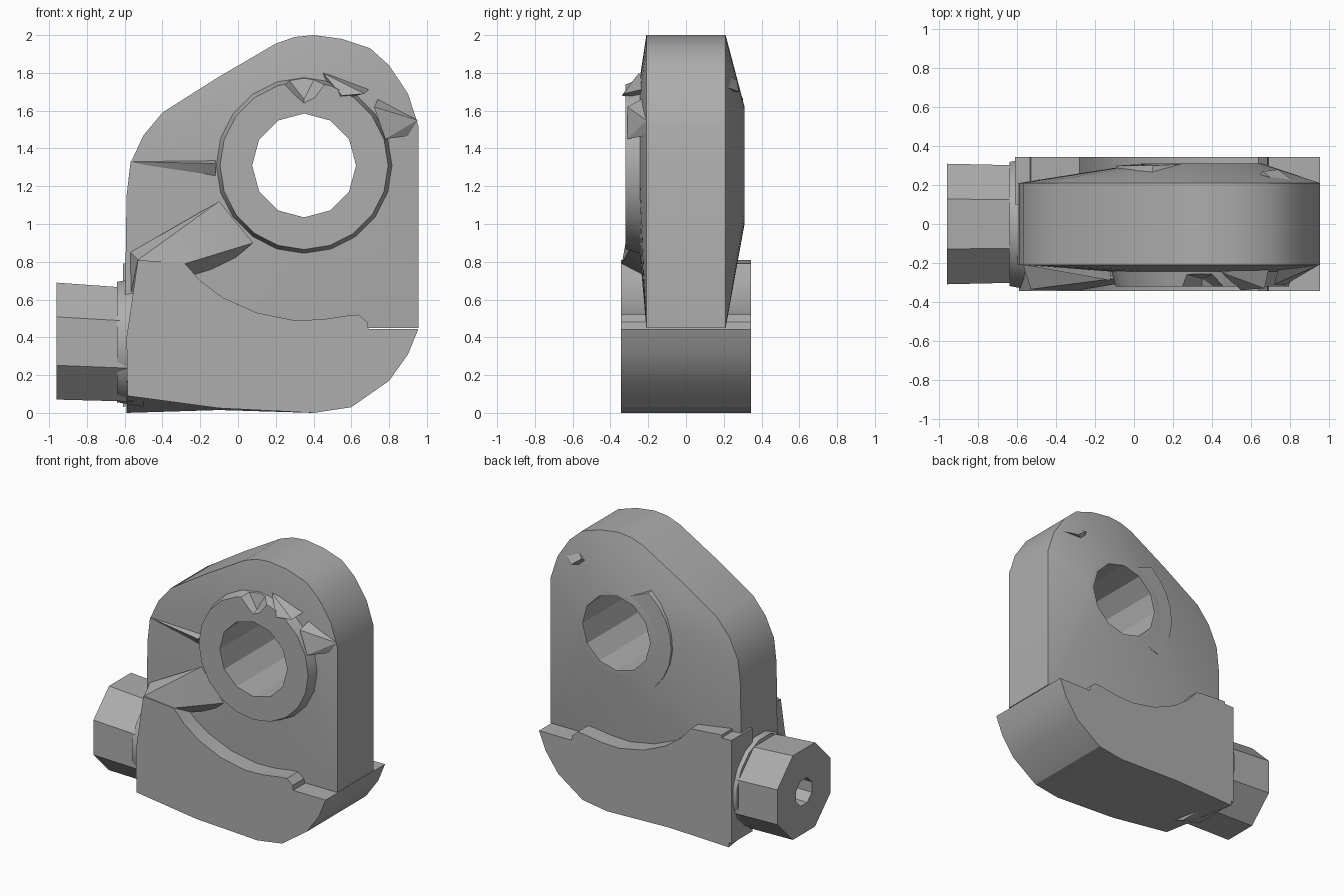
import bpy, bmesh
from math import cos, sin, pi, radians

cube = bpy.data.objects.get("Cube")
if cube:
    bpy.data.objects.remove(cube, do_unlink=True)

grey = bpy.data.materials.new("cast grey")
grey.use_nodes = True
grey.diffuse_color = (0.42, 0.42, 0.42, 1)
grey.node_tree.nodes["Principled BSDF"].inputs["Base Color"].default_value = (0.42, 0.42, 0.42, 1)

HOLE = (0.35, 1.31)      # x, z of the main bore
BOSS_Z = 0.375           # height of the side boss axis


def finish(name, bm):
    bmesh.ops.recalc_face_normals(bm, faces=bm.faces)
    mesh = bpy.data.meshes.new(name)
    bm.to_mesh(mesh)
    bm.free()
    mesh.materials.append(grey)
    ob = bpy.data.objects.new(name, mesh)
    bpy.context.collection.objects.link(ob)
    return ob


def loft(name, a, b):
    """Closed solid between two loops with the same number of points."""
    bm = bmesh.new()
    va, vb = [bm.verts.new(p) for p in a], [bm.verts.new(p) for p in b]
    n = len(va)
    bm.faces.new(va)
    bm.faces.new(vb[::-1])
    for i in range(n):
        j = (i + 1) % n
        bm.faces.new((va[i], vb[i], vb[j], va[j]))
    return finish(name, bm)


def hull(name, points):
    bm = bmesh.new()
    for p in points:
        bm.verts.new(p)
    res = bmesh.ops.convex_hull(bm, input=bm.verts)
    loose = [e for e in res["geom_interior"] if isinstance(e, bmesh.types.BMVert)]
    bmesh.ops.delete(bm, geom=loose, context='VERTS')
    bmesh.ops.dissolve_limit(bm, angle_limit=radians(0.5), verts=bm.verts, edges=bm.edges)
    return finish(name, bm)


def arc_y(y, r, n, start=0, sweep=360):
    """Points round the main bore axis; a full sweep leaves the end open."""
    steps = n if sweep == 360 else n - 1
    angles = [radians(start + sweep * i / steps) for i in range(n)]
    return [(HOLE[0] + r * cos(t), y, HOLE[1] + r * sin(t)) for t in angles]


def ring_x(x, r, n, z=BOSS_Z):
    """Points round the side boss axis."""
    return [(x, r * cos(2 * pi * (i + .5) / n), z + r * sin(2 * pi * (i + .5) / n))
            for i in range(n)]


def at_y(profile, y):
    return [(x, y, z) for x, z in profile]


# Upright plate: outline with a shallow swell toward the bore on both faces
outline = [(-.6, .45), (-.59, 1.15), (-.57, 1.32), (-.5, 1.47), (-.4, 1.59), (-.1, 1.78),
           (.2, 1.955), (.3, 1.99), (.4, 2), (.55, 1.98), (.7, 1.93), (.8, 1.84),
           (.9, 1.69), (.955, 1.52), (.955, .45)]
plate = hull("upright_plate", at_y(outline, -.21) + at_y(outline, .21)
             + arc_y(-.245, .46, 20) + arc_y(.31, .31, 20))

# Raised collar on the front and half collar on the back
collar = loft("front_collar", arc_y(-.15, .49, 20), arc_y(-.32, .445, 20))
back_collar = hull("back_collar", arc_y(.15, .48, 8, 125, 100) + arc_y(.3, .44, 8, 125, 100)
                   + arc_y(.15, .28, 5, 100, 150) + arc_y(.31, .28, 5, 100, 150))

# Thick base with a scooped top and a stepped end
base_profile = [(-.59, .0), (-.1, .015), (.4, 0), (.6, .03), (.8, .17), (.9, .31), (.955, .445),
                (.69, .445), (.685, .48), (.64, .52), (.58, .515), (.45, .495), (.3, .49),
                (.1, .53), (-.08, .61), (-.2, .7), (-.28, .79), (-.53, .81), (-.59, .4)]
front_profile = [(-.585, .09), (-.1, .025)] + base_profile[2:]
base = loft("base_block", at_y(front_profile, -.345), at_y(base_profile, .345))
back_corner = hull("back_corner", at_y([(-.61, .03), (-.61, .79), (-.4, .79), (-.4, .1)], .345)
                   + at_y([(-.61, .03), (-.61, .79), (-.4, .79), (-.4, .1)], .1))

# Side boss with its flange
flange = loft("boss_flange", ring_x(-.64, .325, 16), ring_x(-.5, .35, 16))
boss = loft("side_boss", ring_x(-.96, .335, 8, .38), ring_x(-.55, .325, 8, .36))

# Webs and small fins running into the collar
web = hull("front_web", [(-.53, -.335, .81), (-.28, -.34, .79), (-.57, -.2, .62), (-.57, -.21, .85),
                         (-.1, -.28, 1.12), (.08, -.28, .9), (-.1, -.2, .75), (-.2, -.2, 1.05)])
left_fin = hull("left_fin", [(-.57, -.21, 1.33), (-.57, -.2, 1.31), (-.12, -.29, 1.32),
                             (-.12, -.24, 1.25), (-.12, -.2, 1.35)])
right_fin = hull("right_fin", [(.95, -.21, 1.55), (.93, -.2, 1.47), (.78, -.31, 1.45),
                               (.72, -.31, 1.62), (.75, -.2, 1.68)])
top_fin = hull("top_fin", [(.45, -.25, 1.8), (.67, -.33, 1.69), (.55, -.34, 1.68),
                           (.7, -.2, 1.72), (.5, -.2, 1.65)])
back_fin = hull("back_fin", [(.66, .27, 1.76), (.85, .2, 1.73), (.74, .28, 1.7),
                             (.6, .2, 1.7), (.75, .2, 1.8)])

# Cutters: main bore, boss bore and a notch at the top of the collar
main_bore = loft("main_bore_cutter", arc_y(-.6, .275, 12), arc_y(.6, .275, 12))
boss_bore = loft("boss_bore_cutter", ring_x(-1.2, .1, 8), ring_x(-.45, .1, 8))
notch = hull("notch_cutter", [(.2, -.4, 1.8), (.46, -.4, 1.8), (.35, -.4, 1.6),
                              (.52, -.4, 1.69), (.22, -.4, 1.71),
                              (.24, -.25, 1.8), (.42, -.25, 1.8), (.35, -.28, 1.66)])
cutters = (main_bore, boss_bore, notch)


def cut(ob, cutter):
    mod = ob.modifiers.new(cutter.name, 'BOOLEAN')
    mod.operation = 'DIFFERENCE'
    mod.solver = 'EXACT'
    mod.object = cutter


cut(collar, notch)
for ob in (plate, collar, back_collar):
    cut(ob, main_bore)
for ob in (boss, flange, base, back_corner, plate):
    cut(ob, boss_bore)

# Apply the cuts and shade with sharp edges kept
parts = [o for o in (plate, collar, back_collar, base, back_corner, flange, boss,
                     web, left_fin, right_fin, top_fin, back_fin)]
for ob in parts:
    bpy.ops.object.select_all(action='DESELECT')
    ob.select_set(True)
    bpy.context.view_layer.objects.active = ob
    for mod in list(ob.modifiers):
        bpy.ops.object.modifier_apply(modifier=mod.name)
    bpy.ops.object.shade_smooth_by_angle(angle=radians(25))
for c in cutters:
    bpy.data.objects.remove(c, do_unlink=True)
